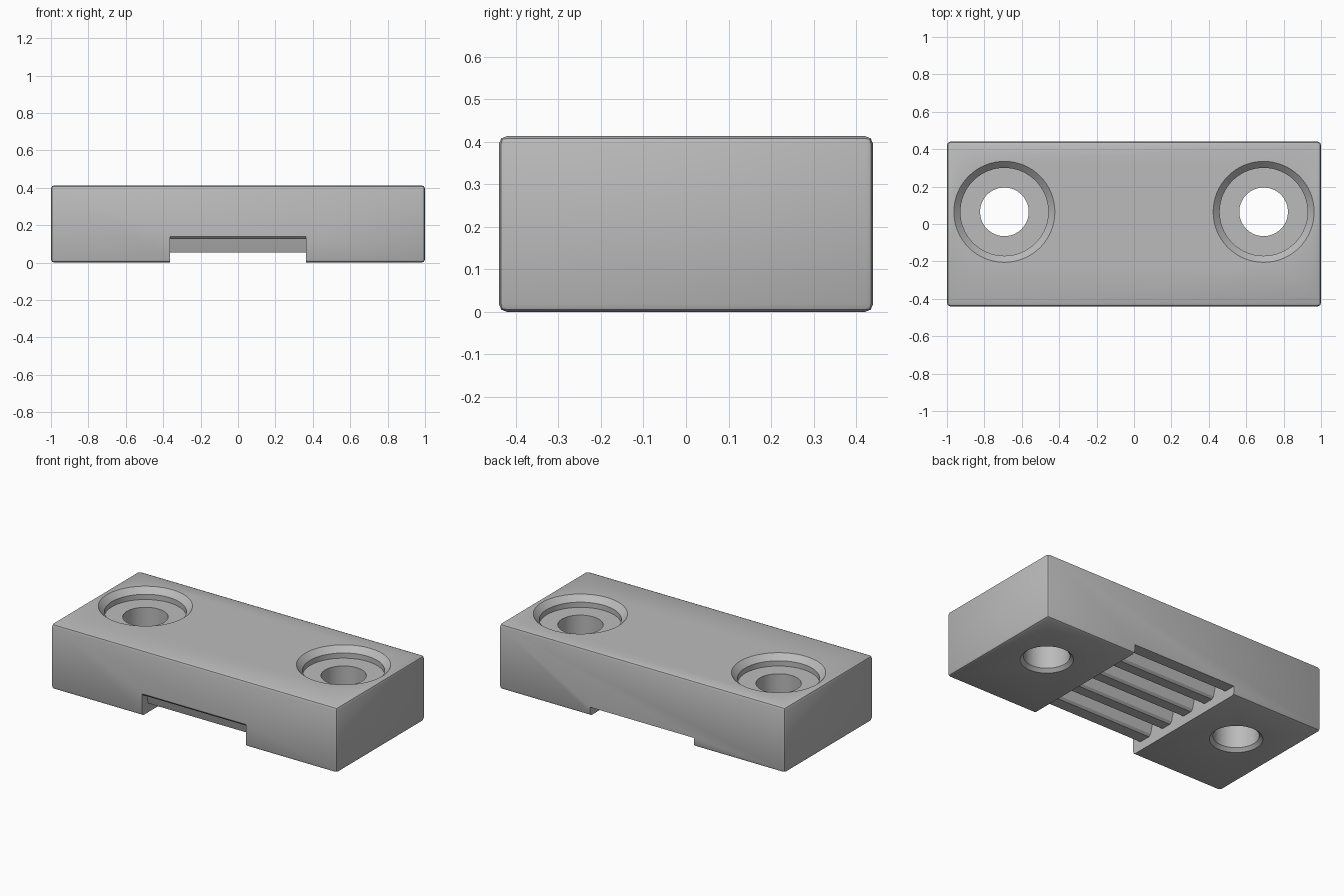
import bpy, bmesh, math

if "Cube" in bpy.data.objects:
    bpy.data.objects.remove(bpy.data.objects["Cube"])

HALF_LEN, HALF_DEPTH, HEIGHT = 1.0, 0.44, 0.413
SLOT_HALF, SLOT_Z, VALLEY_Z = 0.363, 0.055, 0.125
PITCH, RIDGE, SLOPE = 0.183, 0.085, 0.02

grey = bpy.data.materials.new("plain_grey")
grey.use_nodes = True
grey.diffuse_color = (0.5, 0.5, 0.5, 1)
grey.node_tree.nodes["Principled BSDF"].inputs["Base Color"].default_value = (0.5, 0.5, 0.5, 1)


def make_object(name, bm):
    bmesh.ops.recalc_face_normals(bm, faces=bm.faces)
    mesh = bpy.data.meshes.new(name)
    bm.to_mesh(mesh)
    bm.free()
    mesh.materials.append(grey)
    obj = bpy.data.objects.new(name, mesh)
    bpy.context.collection.objects.link(obj)
    return obj


def extrude_x(name, profile, x0, x1):
    """Prism from a (y, z) outline."""
    bm = bmesh.new()
    face = bm.faces.new([bm.verts.new((x0, y, z)) for y, z in profile])
    moved = bmesh.ops.extrude_face_region(bm, geom=[face])["geom"]
    verts = [v for v in moved if isinstance(v, bmesh.types.BMVert)]
    bmesh.ops.translate(bm, verts=verts, vec=(x1 - x0, 0, 0))
    return make_object(name, bm)


def lathe(name, profile, x, y, sides=64):
    """Solid of revolution from a (radius, z) outline, bottom to top."""
    bm = bmesh.new()
    rings = []
    for r, z in profile:
        angles = [math.tau * i / sides for i in range(sides)]
        rings.append([bm.verts.new((x + r * math.cos(a), y + r * math.sin(a), z)) for a in angles])
    for low, high in zip(rings, rings[1:]):
        for i in range(sides):
            j = (i + 1) % sides
            bm.faces.new((low[i], low[j], high[j], high[i]))
    bm.faces.new(rings[0][::-1])
    bm.faces.new(rings[-1])
    return make_object(name, bm)


def cut(target, cutter):
    cutter.hide_render = True
    mod = target.modifiers.new(cutter.name, "BOOLEAN")
    mod.operation, mod.solver, mod.object = "DIFFERENCE", "EXACT", cutter
    bpy.context.view_layer.objects.active = target
    bpy.ops.object.modifier_apply(modifier=mod.name)
    bpy.data.objects.remove(cutter)


# Block with softened edges
bm = bmesh.new()
bmesh.ops.create_cube(bm, size=1)
bmesh.ops.scale(bm, verts=bm.verts, vec=(2 * HALF_LEN, 2 * HALF_DEPTH, HEIGHT))
bmesh.ops.translate(bm, verts=bm.verts, vec=(0, 0, HEIGHT / 2))
bmesh.ops.bevel(bm, geom=bm.edges[:], offset=0.018, segments=2, profile=0.5, affect="EDGES")
block = make_object("clamp_block", bm)

# Underside slot: five rounded ridges across the depth, valleys between them
outline = [(-0.6, -0.1), (0.6, -0.1), (0.6, SLOT_Z)]
for k in range(5):
    start = HALF_DEPTH - k * PITCH - RIDGE
    end = HALF_DEPTH - (k + 1) * PITCH
    if k == 4:
        outline += [(start, SLOT_Z), (start - 0.004, SLOT_Z + 0.012),
                    (start - SLOPE, VALLEY_Z), (-0.425, VALLEY_Z),
                    (-HALF_DEPTH, VALLEY_Z + 0.015), (-0.6, VALLEY_Z + 0.015)]
    else:
        outline += [(start + 0.01, SLOT_Z), (start - 0.004, SLOT_Z + 0.012),
                    (start - SLOPE, VALLEY_Z), (end + SLOPE, VALLEY_Z),
                    (end + 0.004, SLOT_Z + 0.012), (end - 0.01, SLOT_Z)]
cut(block, extrude_x("slot_cutter", outline, -SLOT_HALF, SLOT_HALF))

# Counterbored screw holes with a small chamfer underneath
screw_hole = [(0.17, -0.02), (0.15, 0), (0.13, 0.02), (0.13, HEIGHT - 0.068),
              (0.235, HEIGHT - 0.068), (0.235, HEIGHT - 0.035), (0.27, HEIGHT), (0.29, HEIGHT + 0.02)]
for side in (-1, 1):
    cut(block, lathe("hole_cutter", screw_hole, side * 0.693, 0.065))

# Smooth curved surfaces, crisp edges
bpy.ops.object.select_all(action="DESELECT")
block.select_set(True)
bpy.context.view_layer.objects.active = block
bpy.ops.object.shade_smooth_by_angle(angle=math.radians(25))
